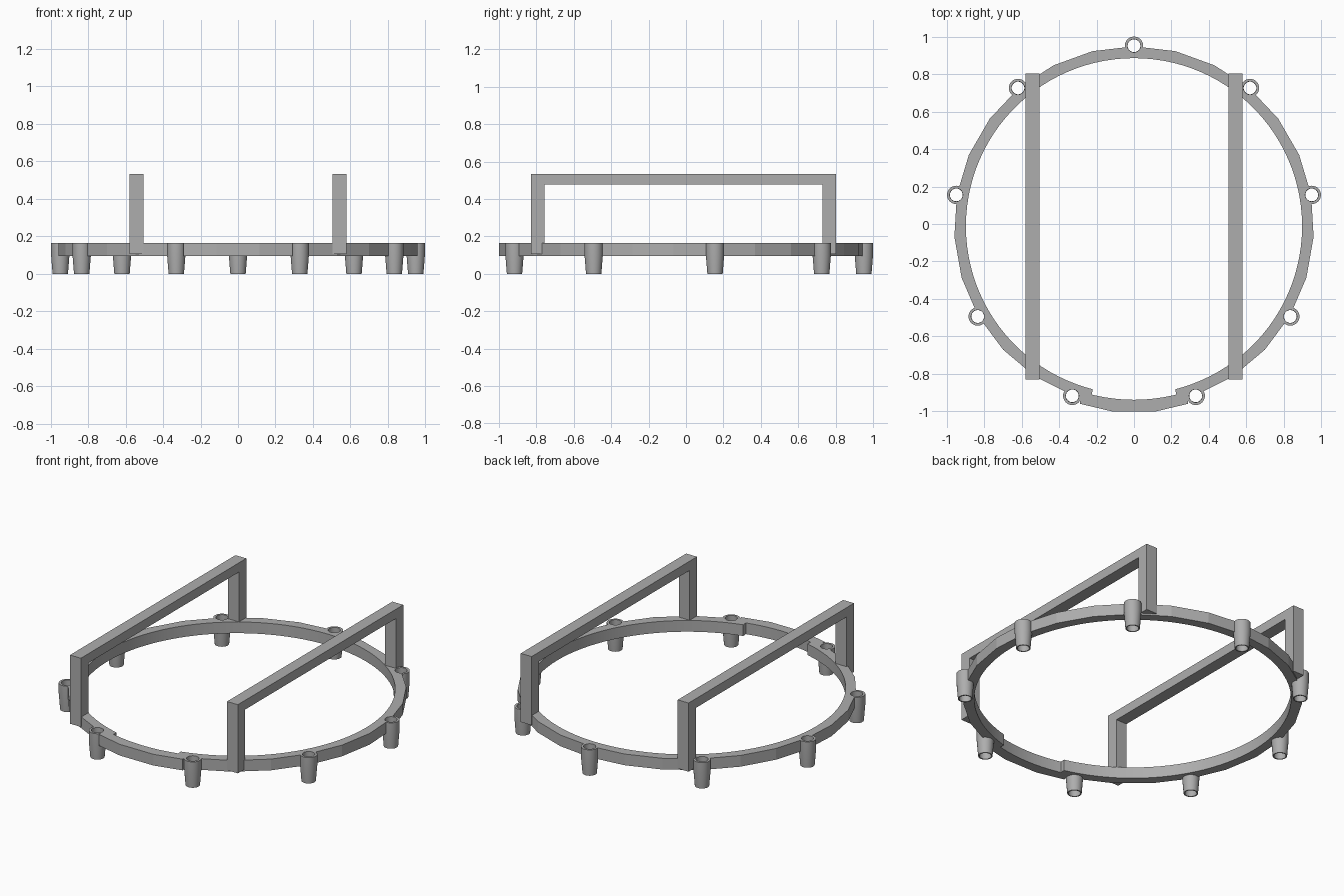
import bpy, bmesh
from math import sin, cos, radians, pi

if "Cube" in bpy.data.objects:
    bpy.data.objects.remove(bpy.data.objects["Cube"], do_unlink=True)

CENTRE_Y = -0.012
RING_LOW, RING_TOP = 0.095, 0.165
STEP = 40 / 3          # angle of one outer facet

grey = bpy.data.materials.new("mid grey")
grey.use_nodes = True
colour = (0.42, 0.42, 0.42, 1)
grey.diffuse_color = colour
grey.node_tree.nodes["Principled BSDF"].inputs["Base Color"].default_value = colour


def make_object(name, bm, smooth=None):
    bmesh.ops.recalc_face_normals(bm, faces=bm.faces)
    mesh = bpy.data.meshes.new(name)
    bm.to_mesh(mesh)
    bm.free()
    mesh.materials.append(grey)
    obj = bpy.data.objects.new(name, mesh)
    bpy.context.collection.objects.link(obj)
    if smooth:
        shade(obj, smooth)
    return obj


def select(obj):
    bpy.ops.object.select_all(action='DESELECT')
    obj.select_set(True)
    bpy.context.view_layer.objects.active = obj


def shade(obj, angle):
    select(obj)
    bpy.ops.object.shade_smooth_by_angle(angle=radians(angle))


def polar(radius, angle, z):
    """Point at an angle in degrees, counted from the front."""
    a = radians(angle)
    return (radius * sin(a), CENTRE_Y - radius * cos(a), z)


def lathe(bm, profile, centre, segments=32):
    """Closed profile of (radius, z) turned about a vertical axis."""
    rings = []
    for i in range(segments):
        a = 2 * pi * i / segments
        rings.append([bm.verts.new((centre[0] + r * cos(a), centre[1] + r * sin(a), z))
                      for r, z in profile])
    n = len(profile)
    for i in range(segments):
        p, q = rings[i], rings[(i + 1) % segments]
        for k in range(n):
            m = (k + 1) % n
            bm.faces.new((p[k], q[k], q[m], p[m]))


# Ring: faceted outside, round inside, pushed outwards at the front
def inner_radius(angle):
    return 0.926 if abs(angle) <= 14 else 0.897


def outer_radius(angle):
    offset = (angle + STEP / 2) % STEP - STEP / 2
    radius = 0.995 if abs(angle) <= 17 else 0.96
    return radius * cos(radians(STEP / 2)) / cos(radians(offset))


angles = [i * STEP / 4 for i in range(-53, 55)]
angles += [s * a for s in (-1, 1) for a in (14, 14.3, 17, 17.3)]
angles.sort()
bm = bmesh.new()
rows = []
for a in angles:
    i, o = inner_radius(a), outer_radius(a)
    rows.append([bm.verts.new(polar(r, a, z)) for r, z in
                 ((i, RING_LOW), (o, RING_LOW), (o, RING_TOP), (i, RING_TOP))])
for j, row in enumerate(rows):
    after = rows[(j + 1) % len(rows)]
    for k in range(4):
        m = (k + 1) % 4
        bm.faces.new((row[k], after[k], after[m], row[m]))
ring = make_object("ring", bm)

# Clear the ring where the tubes pass through
tube_spots = [polar(0.963, 20 + 40 * i, 0) for i in range(9)]
bm = bmesh.new()
for spot in tube_spots:
    geom = bmesh.ops.create_cone(bm, cap_ends=True, segments=32, radius1=0.042,
                                 radius2=0.042, depth=0.4)
    bmesh.ops.translate(bm, verts=geom["verts"], vec=spot)
cutter = make_object("tube_cutter", bm)
cutter.hide_render = True
cut = ring.modifiers.new("tube holes", 'BOOLEAN')
cut.operation = 'DIFFERENCE'
cut.solver = 'EXACT'
cut.object = cutter
select(ring)
bpy.ops.object.modifier_apply(modifier=cut.name)
bpy.data.objects.remove(cutter, do_unlink=True)
shade(ring, 6)

# Open tapered tubes around the ring
tube_profile = [(0.034, 0), (0.041, 0), (0.049, 0.1),
                (0.049, RING_TOP), (0.035, RING_TOP)]
for i, spot in enumerate(tube_spots):
    bm = bmesh.new()
    lathe(bm, tube_profile, spot)
    make_object(f"tube_{i + 1}", bm, smooth=30)

# Two square handles spanning front to back
front, back, leg = -0.83, 0.803, 0.073
low, under, top = 0.105, 0.476, 0.534
outline = [(front, low), (front + leg, low), (front + leg, under),
           (back - leg, under), (back - leg, low), (back, low),
           (back, top), (front, top)]
for side, name in ((1, "left_handle"), (-1, "right_handle")):
    bm = bmesh.new()
    face = bm.faces.new([bm.verts.new((side * 0.505, y, z)) for y, z in outline])
    extruded = bmesh.ops.extrude_face_region(bm, geom=[face], use_keep_orig=True)
    verts = [g for g in extruded["geom"] if isinstance(g, bmesh.types.BMVert)]
    bmesh.ops.translate(bm, verts=verts, vec=(side * 0.075, 0, 0))
    make_object(name, bm)
